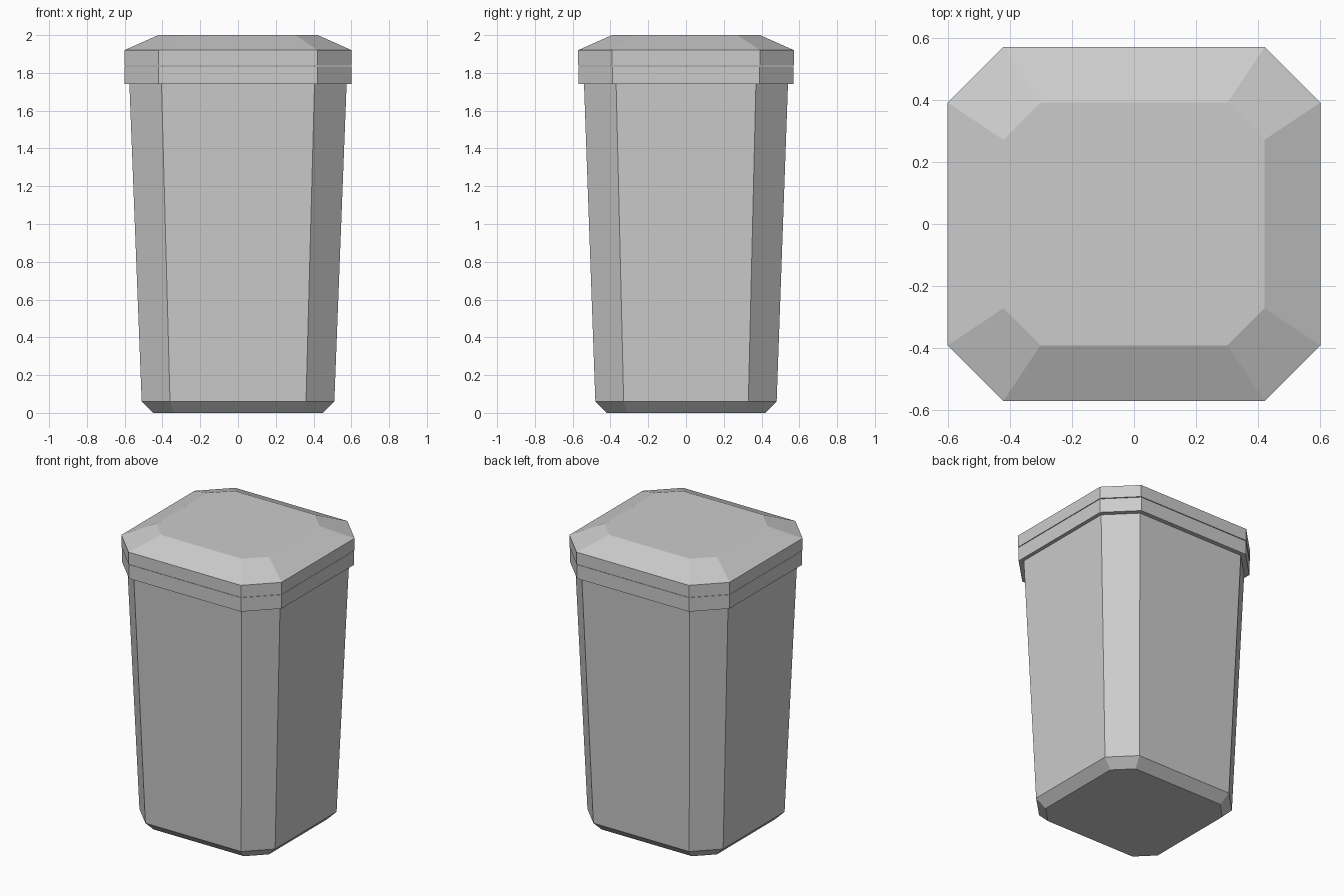
import bpy

cube = bpy.data.objects.get("Cube")
if cube:
    bpy.data.objects.remove(cube, do_unlink=True)

grey = bpy.data.materials.new("light grey plastic")
grey.use_nodes = True
colour = (0.6, 0.6, 0.6, 1)
grey.diffuse_color = colour
grey.node_tree.nodes["Principled BSDF"].inputs["Base Color"].default_value = colour


def ring(z, hx, hy, c):
    """Rectangle with cut corners, counter-clockwise."""
    return [(hx, c - hy, z), (hx, hy - c, z), (hx - c, hy, z), (c - hx, hy, z),
            (-hx, hy - c, z), (-hx, c - hy, z), (c - hx, -hy, z), (hx - c, -hy, z)]


def loft(name, sections):
    """Closed flat-faced solid through a stack of rings, bottom to top."""
    verts = [p for s in sections for p in ring(*s)]
    last = len(verts) - 8
    faces = [tuple(range(7, -1, -1)), tuple(range(last, last + 8))]
    for base in range(0, last, 8):
        for i in range(8):
            j = (i + 1) % 8
            faces.append((base + i, base + j, base + j + 8, base + i + 8))
    mesh = bpy.data.meshes.new(name)
    mesh.from_pydata(verts, [], faces)
    mesh.materials.append(grey)
    obj = bpy.data.objects.new(name, mesh)
    bpy.context.collection.objects.link(obj)
    return obj


# Sections: height, half width, half depth, corner cut
# Tapered container with a chamfered foot
loft("bin_body", [(0, 0.45, 0.42, 0.11), (0.06, 0.51, 0.48, 0.15),
                  (1.74, 0.575, 0.54, 0.17)])
# Collar around the mouth
loft("bin_rim", [(1.74, 0.60, 0.57, 0.18), (1.835, 0.60, 0.57, 0.18)])
# Lid resting on the collar, with a sloped edge
loft("bin_lid", [(1.838, 0.602, 0.572, 0.18), (1.92, 0.602, 0.572, 0.18),
                 (2.0, 0.422, 0.392, 0.12)])
